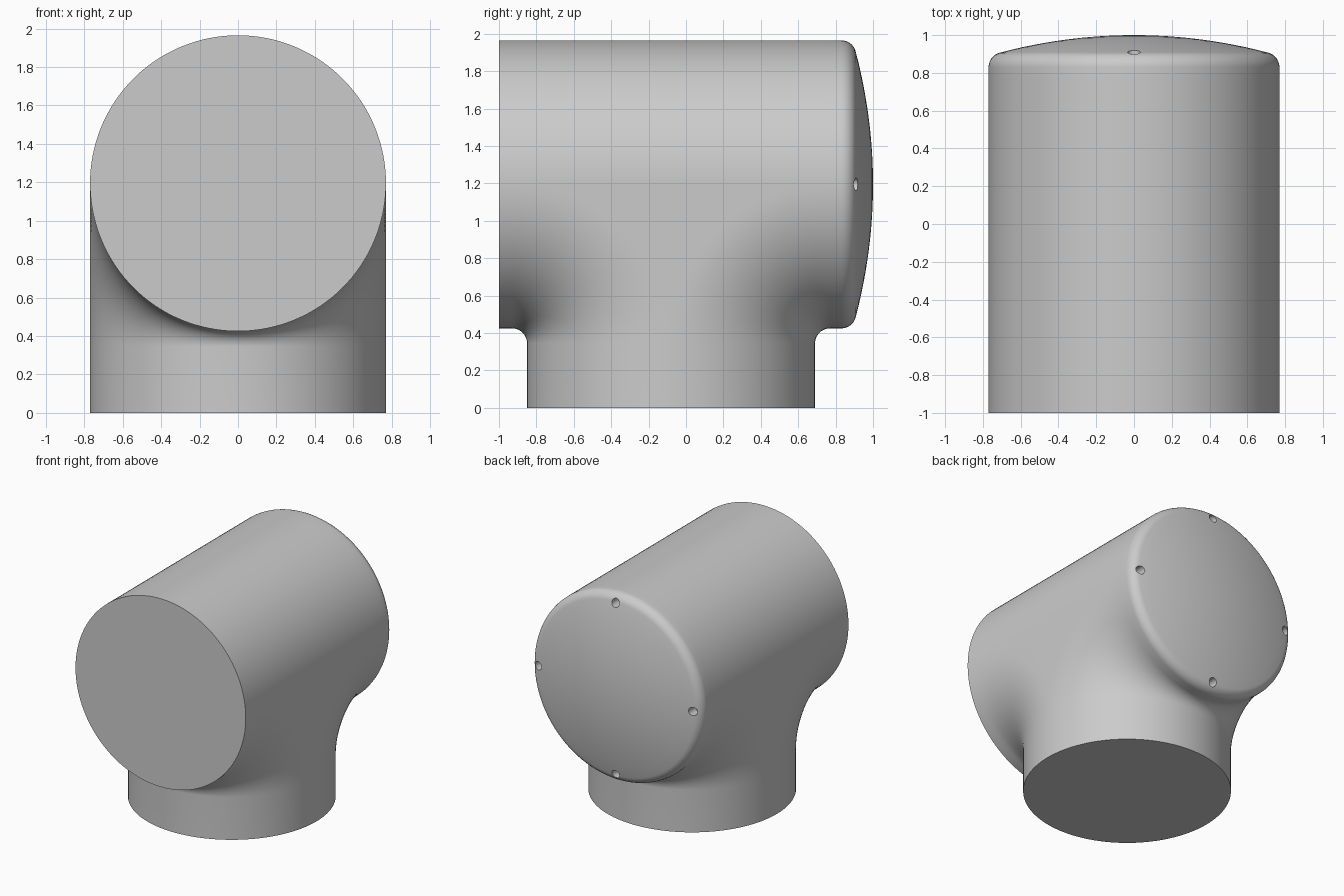
import bpy
import bmesh
from math import sin, cos, pi, radians

cube = bpy.data.objects.get("Cube")
if cube:
    bpy.data.objects.remove(cube, do_unlink=True)

R = 0.77                   # radius of both tubes
AXIS_Z = 1.195             # height of the horizontal tube
NECK_Y = -0.08             # axis of the vertical neck
BEND = 0.85                # centreline radius of the blends
FRONT, BACK = -1.0, 0.83   # straight ends of the horizontal tube
HALF = 64                  # segments in half a circle
ARC = 24                   # segments in each blend


def material(name, value):
    mat = bpy.data.materials.new(name)
    mat.use_nodes = True
    colour = (value, value, value, 1)
    mat.diffuse_color = colour
    mat.node_tree.nodes["Principled BSDF"].inputs["Base Color"].default_value = colour
    return mat


def skin(bm, rows):
    """Quad strips through equal-length rows of points."""
    grid = [[bm.verts.new(p) for p in row] for row in rows]
    for a, b in zip(grid, grid[1:]):
        for i in range(len(a) - 1):
            bm.faces.new((a[i], a[i + 1], b[i + 1], b[i]))


def blend_row(angle, side, end):
    """Slice of the underside: tube, concentric bend, then neck to the floor."""
    x, h = R * cos(angle), abs(R * sin(angle))
    centre_y, centre_z = NECK_Y + side * BEND, AXIS_Z - BEND
    row = [(x, end, AXIS_Z - h)]
    for i in range(ARC + 1):
        phi = pi / 2 * (1 - i / ARC)
        row.append((x, centre_y - side * (BEND - h) * cos(phi),
                    centre_z + (BEND - h) * sin(phi)))
    row.append((x, NECK_Y + side * h, 0))
    return row


bm = bmesh.new()
upper = [pi * i / HALF for i in range(HALF + 1)]
lower = [pi + a for a in upper]

# Upper half of the horizontal tube
skin(bm, [[(R * cos(a), y, AXIS_Z + R * sin(a))
           for y in (FRONT, NECK_Y - BEND, NECK_Y + BEND, BACK)] for a in upper])

# Underside blending into the neck, front and back
for side, end in ((-1, FRONT), (1, BACK)):
    skin(bm, [blend_row(a, side, end) for a in lower])

# Rounded rim and shallow dome on the back end
rim = 0.08
profile = [(R - rim + rim * cos(t), BACK + rim * sin(t))
           for t in [radians(76) * i / 10 for i in range(11)]]
edge_r, edge_y = profile[-1]
for i in range(1, 13):
    f = 1 - i / 12
    profile.append((edge_r * f, 1 - (1 - edge_y) * f * f))
skin(bm, [[(r * cos(a), y, AXIS_Z + r * sin(a)) for r, y in profile]
          for a in upper + lower[1:]])

# Weld, then close the flat front, the floor and the flat cheeks
bmesh.ops.remove_doubles(bm, verts=bm.verts[:], dist=0.0001)
bmesh.ops.holes_fill(bm, edges=[e for e in bm.edges if e.is_boundary], sides=0)
bmesh.ops.recalc_face_normals(bm, faces=bm.faces[:])

mesh = bpy.data.meshes.new("tee_body")
bm.to_mesh(mesh)
bm.free()
body = bpy.data.objects.new("tee_body", mesh)
bpy.context.collection.objects.link(body)
mesh.materials.append(material("plain grey", 0.6))

# Four small blind holes around the rim
cutter_bm = bmesh.new()
for i in range(4):
    a = i * pi / 2
    ret = bmesh.ops.create_cone(cutter_bm, cap_ends=True, segments=24,
                                radius1=0.034, radius2=0.034, depth=0.2)
    for v in ret["verts"]:
        x, y, z = v.co
        v.co = (x + 0.7 * cos(a), z + 0.93, -y + AXIS_Z + 0.7 * sin(a))
bmesh.ops.recalc_face_normals(cutter_bm, faces=cutter_bm.faces[:])
cutter_mesh = bpy.data.meshes.new("hole_cutter")
cutter_bm.to_mesh(cutter_mesh)
cutter_bm.free()
cutter = bpy.data.objects.new("hole_cutter", cutter_mesh)
cutter.hide_render = True
bpy.context.collection.objects.link(cutter)

bpy.ops.object.select_all(action="DESELECT")
body.select_set(True)
bpy.context.view_layer.objects.active = body
cut = body.modifiers.new("rim_holes", "BOOLEAN")
cut.operation = "DIFFERENCE"
cut.solver = "EXACT"
cut.object = cutter
bpy.ops.object.modifier_apply(modifier=cut.name)
bpy.data.objects.remove(cutter, do_unlink=True)

bpy.ops.object.shade_smooth_by_angle(angle=radians(30))
